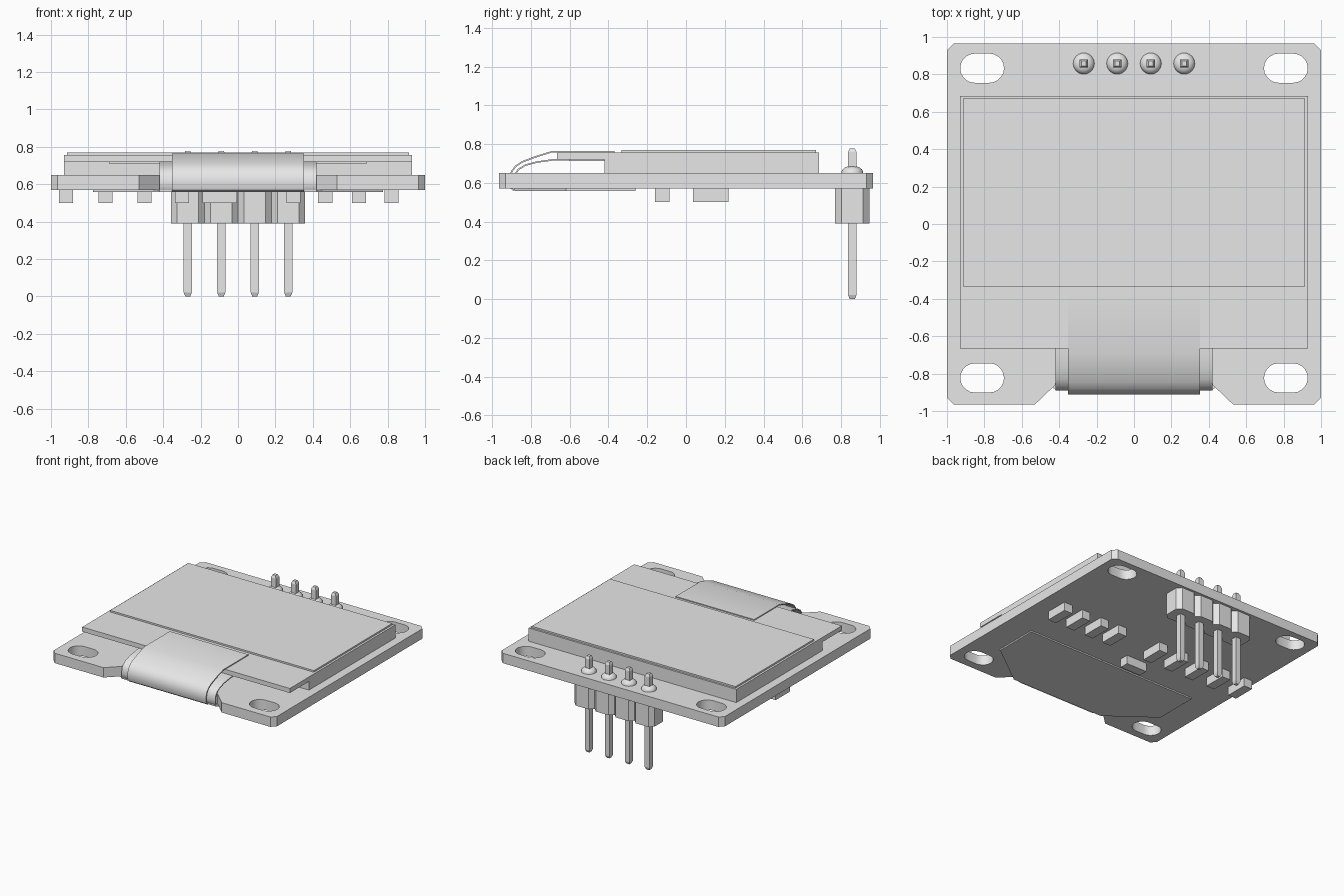
import bpy, bmesh, math
from mathutils import Vector

cube = bpy.data.objects.get("Cube")
if cube:
    bpy.data.objects.remove(cube, do_unlink=True)

grey = bpy.data.materials.new("plain_grey")
grey.use_nodes = True
grey.diffuse_color = (0.8, 0.8, 0.8, 1)
grey.node_tree.nodes["Principled BSDF"].inputs["Base Color"].default_value = (0.8, 0.8, 0.8, 1)


def finish(name, bm, smooth=False):
    bmesh.ops.recalc_face_normals(bm, faces=bm.faces[:])
    mesh = bpy.data.meshes.new(name)
    bm.to_mesh(mesh)
    bm.free()
    mesh.materials.append(grey)
    ob = bpy.data.objects.new(name, mesh)
    bpy.context.collection.objects.link(ob)
    if smooth:
        bpy.ops.object.select_all(action='DESELECT')
        ob.select_set(True)
        bpy.context.view_layer.objects.active = ob
        bpy.ops.object.shade_smooth_by_angle(angle=math.radians(35))
    return ob


def plate(name, loops, z0, z1, smooth=False):
    """Extrude an outline (first loop) with holes (other loops) from z0 to z1."""
    bm = bmesh.new()
    edges = []
    for loop in loops:
        vs = [bm.verts.new((x, y, z0)) for x, y in loop]
        edges += [bm.edges.new((vs[i - 1], vs[i])) for i in range(len(vs))]
    bmesh.ops.triangle_fill(bm, edges=edges, use_beauty=True, normal=(0, 0, 1))
    ret = bmesh.ops.extrude_face_region(bm, geom=bm.faces[:])
    top = [g for g in ret["geom"] if isinstance(g, bmesh.types.BMVert)]
    bmesh.ops.translate(bm, verts=top, vec=(0, 0, z1 - z0))
    return finish(name, bm, smooth)


def rect(x0, x1, y0, y1, c=0.0):
    """Rectangle outline, with corners cut by c."""
    if not c:
        return [(x0, y0), (x1, y0), (x1, y1), (x0, y1)]
    return [(x0 + c, y0), (x1 - c, y0), (x1, y0 + c), (x1, y1 - c),
            (x1 - c, y1), (x0 + c, y1), (x0, y1 - c), (x0, y0 + c)]


def slot(cx, cy, half=0.117, r=0.078, n=10):
    pts = []
    for side in (1, -1):
        for i in range(n + 1):
            a = -math.pi / 2 + math.pi * i / n
            pts.append((cx + side * (half - r + r * math.cos(a)), cy + side * r * math.sin(a)))
    return pts


def ribbon(name, half_w, path, t=0.008):
    """Thin bent strip following a (y, z) path, thickened to its inner side."""
    pts = [Vector(p) for p in path]
    inner = []
    for i, p in enumerate(pts):
        d = (pts[min(i + 1, len(pts) - 1)] - pts[max(i - 1, 0)]).normalized()
        inner.append(p + Vector((-d.y, d.x)) * t)
    bm = bmesh.new()
    rows = []
    for o, q in zip(pts, inner):
        rows.append([bm.verts.new((s * half_w, v.x, v.y))
                     for s, v in ((-1, o), (1, o), (1, q), (-1, q))])
    for a, b in zip(rows, rows[1:]):
        for k in range(4):
            bm.faces.new((a[k - 1], a[k], b[k], b[k - 1]))
    bm.faces.new(rows[0])
    bm.faces.new(rows[-1])
    return finish(name, bm, True)


def lathe(name, x, y, profile, sides, turn=0.0, smooth=False):
    """Stack of regular rings (radius, z) with closed ends."""
    bm = bmesh.new()
    rings = []
    for r, z in profile:
        rings.append([bm.verts.new((x + r * math.cos(turn + math.tau * i / sides),
                                    y + r * math.sin(turn + math.tau * i / sides), z))
                      for i in range(sides)])
    for a, b in zip(rings, rings[1:]):
        for i in range(sides):
            bm.faces.new((a[i - 1], a[i], b[i], b[i - 1]))
    bm.faces.new(rings[0])
    bm.faces.new(rings[-1])
    return finish(name, bm, smooth)


# Circuit board with cut corners, cable notch and four mounting slots
half = [(0.42, -0.86), (0.53, -0.965), (0.965, -0.965), (1, -0.93), (1, 0.93), (0.965, 0.965)]
outline = half + [(-x, y) for x, y in reversed(half)]
holes = [slot(s * 0.812, y) for s in (-1, 1) for y in (0.833, -0.823)]
plate("circuit_board", [outline] + holes, 0.57, 0.65, True)

# Screen: foam spacer, glass and top film
plate("screen_spacer", [rect(-0.93, 0.93, -0.42, 0.685)], 0.65, 0.72)
plate("screen_glass", [rect(-0.93, 0.93, -0.665, 0.685)], 0.72, 0.757)
plate("screen_film", [rect(-0.913, 0.913, -0.333, 0.67)], 0.757, 0.77)

# Ribbon cable: outer cover strip, inner strip, tab under the glass
ribbon("cable_cover", 0.352, [(-0.37, 0.765), (-0.69, 0.765), (-0.78, 0.737), (-0.845, 0.712),
                              (-0.88, 0.69), (-0.902, 0.662), (-0.912, 0.63), (-0.912, 0.595),
                              (-0.905, 0.57), (-0.89, 0.558)])
ribbon("cable_inner", 0.42, [(-0.6, 0.722), (-0.69, 0.722), (-0.77, 0.711), (-0.83, 0.695),
                             (-0.867, 0.672), (-0.885, 0.645), (-0.89, 0.61), (-0.888, 0.58),
                             (-0.875, 0.56)])
plate("cable_tab", [rect(-0.69, 0.69, -0.6, -0.42)], 0.712, 0.72)

# Cable end bonded below the board
tail = [(0.42, -0.885), (0.775, -0.62), (0.775, -0.26)]
plate("cable_tail", [tail + [(-x, y) for x, y in reversed(tail)]], 0.559, 0.57)

# Small components below the board
for i, x in enumerate((0.82, 0.647, 0.467, 0.297, -0.1, -0.3, -0.5, -0.708, -0.92)):
    plate(f"component_{i + 1}", [rect(x - 0.038, x + 0.038, 0.035, 0.22)], 0.5, 0.57)
plate("component_wide", [rect(-0.19, -0.005, -0.16, -0.085)], 0.5, 0.57)

# Pin header: housing blocks, square pins and solder mounds
q = math.sqrt(2)
for i in range(4):
    x, y = (i - 1.5) * 0.179, 0.858
    plate(f"header_block_{i + 1}", [rect(x - 0.0895, x + 0.0895, y - 0.088, y + 0.088, 0.033)], 0.39, 0.57)
    lathe(f"pin_{i + 1}", x, y, [(0.013 * q, 0), (0.022 * q, 0.022), (0.022 * q, 0.758), (0.013 * q, 0.778)],
          4, math.pi / 4)
    lathe(f"solder_{i + 1}", x, y, [(0.057, 0.649), (0.055, 0.66), (0.049, 0.67), (0.039, 0.678), (0.024, 0.684)],
          24, 0, True)
